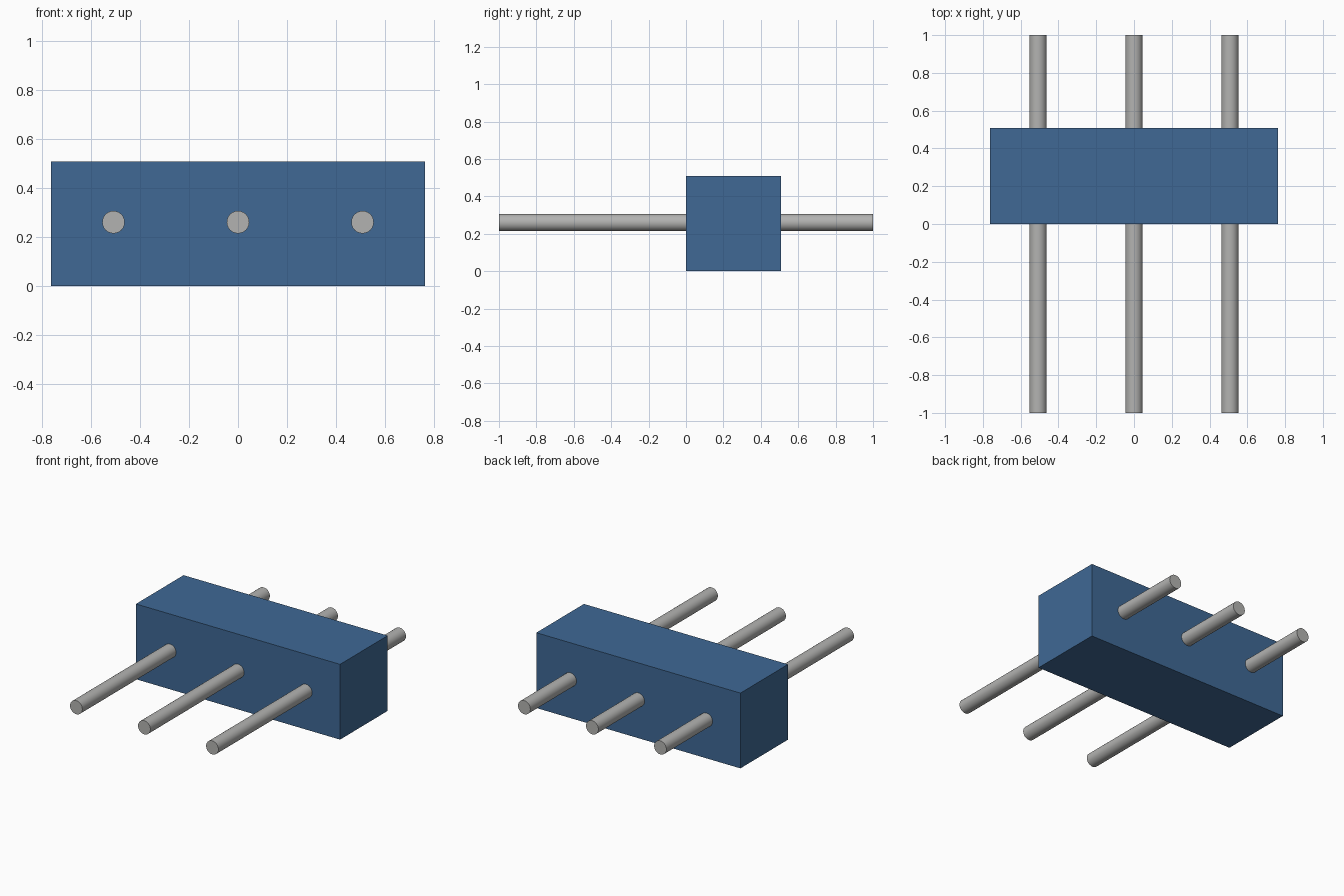
import bpy
import math

cube = bpy.data.objects.get("Cube")
if cube:
    bpy.data.objects.remove(cube, do_unlink=True)


def make_material(name, rgb):
    mat = bpy.data.materials.new(name)
    mat.use_nodes = True
    color = (*rgb, 1.0)
    mat.diffuse_color = color
    mat.node_tree.nodes["Principled BSDF"].inputs["Base Color"].default_value = color
    return mat


blue = make_material("blue_plastic", (0.05, 0.14, 0.30))
grey = make_material("grey_metal", (0.45, 0.45, 0.44))

PITCH = 0.508            # distance between pins, also the body depth
PIN_RADIUS = 0.046
PIN_HEIGHT = 0.26

# Rectangular body, with its front face on the centre line
bpy.ops.mesh.primitive_cube_add(size=1, location=(0, PITCH / 2, PITCH / 2))
body = bpy.context.object
body.name = "body"
body.scale = (3 * PITCH, PITCH, PITCH)
bpy.ops.object.transform_apply(location=False, rotation=False, scale=True)
body.data.materials.append(blue)

# Three round pins running through the body from front to back
for name, side in (("right_pin", -1), ("middle_pin", 0), ("left_pin", 1)):
    bpy.ops.mesh.primitive_cylinder_add(
        vertices=24, radius=PIN_RADIUS, depth=2,
        location=(side * PITCH, 0, PIN_HEIGHT), rotation=(math.pi / 2, 0, 0))
    pin = bpy.context.object
    pin.name = name
    pin.data.materials.append(grey)
    bpy.ops.object.shade_smooth_by_angle(angle=math.radians(40))
